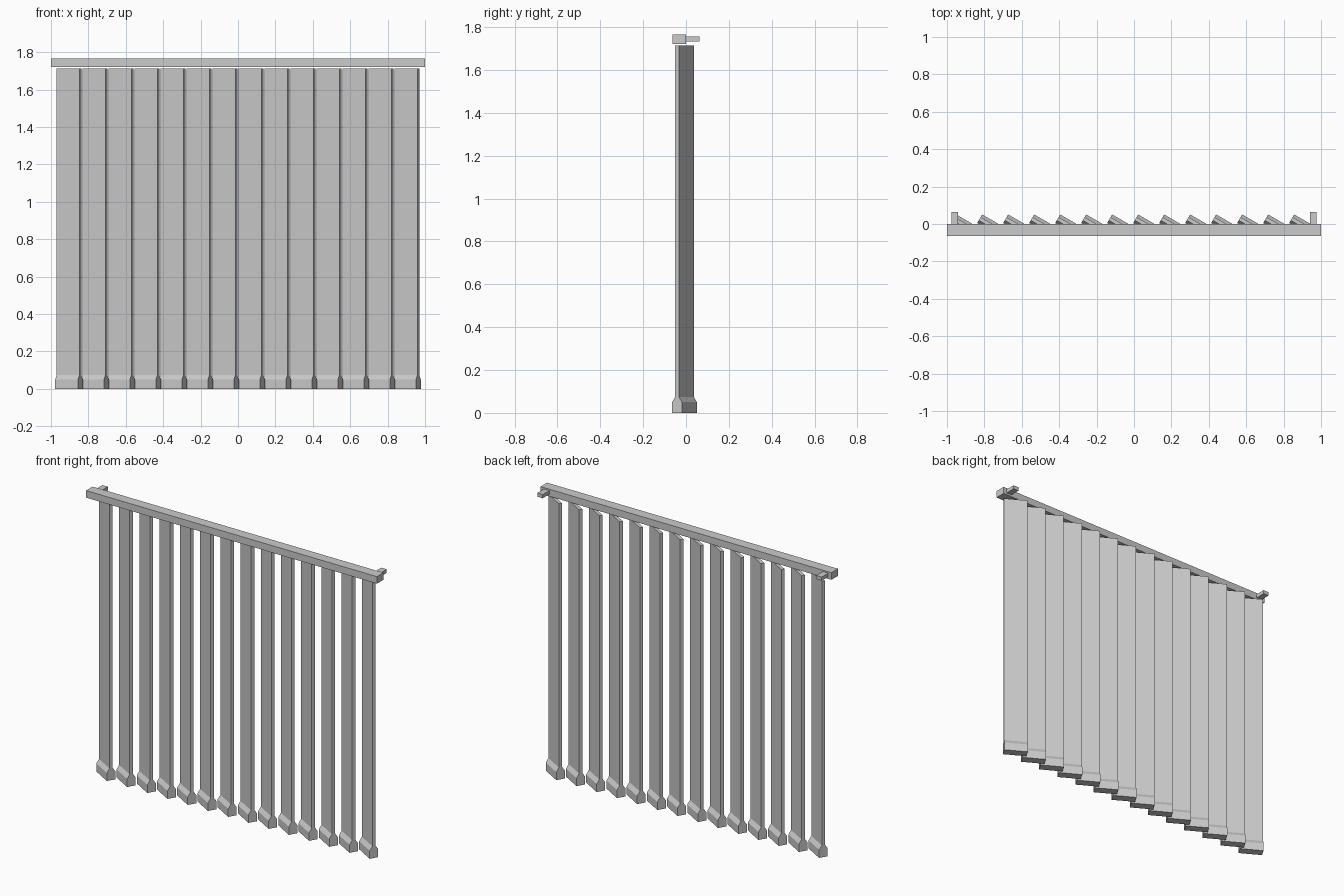
import bpy, bmesh, math

if "Cube" in bpy.data.objects:
    bpy.data.objects.remove(bpy.data.objects["Cube"])

VANES = 14
PITCH = 0.139
ANGLE = math.radians(-30)
LENGTH = 0.14


def add_mesh(name, bm, location=(0, 0, 0), turn=0):
    bmesh.ops.recalc_face_normals(bm, faces=bm.faces)
    mesh = bpy.data.meshes.new(name)
    bm.to_mesh(mesh)
    bm.free()
    ob = bpy.data.objects.new(name, mesh)
    ob.location = location
    ob.rotation_euler.z = turn
    bpy.context.collection.objects.link(ob)
    return ob


def prism(name, profile, x0, x1, location=(0, 0, 0), turn=0):
    """Extrude a (y, z) profile from x0 to x1."""
    bm = bmesh.new()
    face = bm.faces.new([bm.verts.new((x0, y, z)) for y, z in profile])
    out = bmesh.ops.extrude_face_region(bm, geom=[face])
    moved = [v for v in out["geom"] if isinstance(v, bmesh.types.BMVert)]
    bmesh.ops.translate(bm, verts=moved, vec=(x1 - x0, 0, 0))
    return add_mesh(name, bm, location, turn)


def rect(y0, y1, z0, z1):
    return [(y0, z0), (y1, z0), (y1, z1), (y0, z1)]


# Head rail across the top
prism("head_rail", rect(-0.064, 0.0, 1.722, 1.766), -1, 1)

# Wall brackets behind each end of the rail
for side, label in ((-1, "left"), (1, "right")):
    prism("wall_bracket_" + label, rect(0.0, 0.064, 1.734, 1.757),
          side * 0.94, side * 0.977)

# Turned vanes, each with a tapered bottom weight
weight_profile = [(-0.0265, 0), (0.0265, 0), (0.0265, 0.05),
                  (0.01, 0.075), (-0.01, 0.075), (-0.0265, 0.05)]
for i in range(VANES):
    place = ((i - (VANES - 1) / 2) * PITCH, -0.007, 0)
    prism(f"vane_{i + 1}", rect(-0.01, 0.01, 0.075, 1.714),
          -LENGTH / 2, LENGTH / 2, place, ANGLE)
    prism(f"vane_weight_{i + 1}", weight_profile,
          -LENGTH / 2, LENGTH / 2, place, ANGLE)
